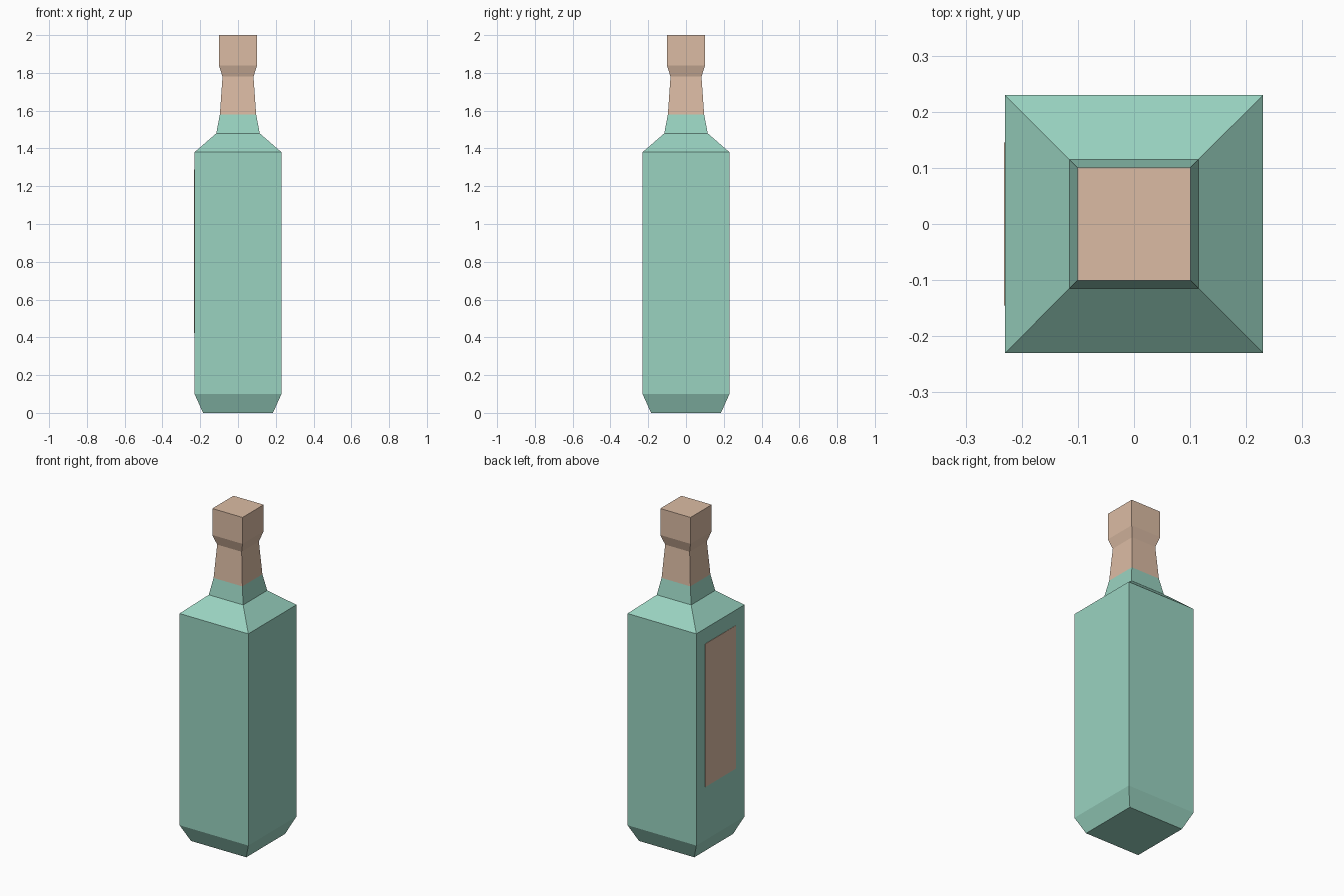
import bpy, bmesh

if "Cube" in bpy.data.objects:
    bpy.data.objects.remove(bpy.data.objects["Cube"])


def material(name, color):
    mat = bpy.data.materials.new(name)
    mat.diffuse_color = (*color, 1)
    mat.use_nodes = True
    mat.node_tree.nodes["Principled BSDF"].inputs["Base Color"].default_value = mat.diffuse_color
    return mat


def finish(bm, name, mat):
    bmesh.ops.recalc_face_normals(bm, faces=bm.faces)
    mesh = bpy.data.meshes.new(name)
    bm.to_mesh(mesh)
    bm.free()
    mesh.materials.append(mat)
    obj = bpy.data.objects.new(name, mesh)
    bpy.context.collection.objects.link(obj)
    return obj


def square_loft(name, profile, mat):
    """Loft square rings through (half width, z) points, closing both ends."""
    bm = bmesh.new()
    corners = ((-1, -1), (1, -1), (1, 1), (-1, 1))
    rings = [[bm.verts.new((x * r, y * r, z)) for x, y in corners]
             for r, z in profile]
    for low, high in zip(rings, rings[1:]):
        for i in range(4):
            j = (i + 1) % 4
            bm.faces.new((low[i], low[j], high[j], high[i]))
    bm.faces.new(rings[0][::-1])
    bm.faces.new(rings[-1])
    return finish(bm, name, mat)


glass = material("green_glass", (0.32, 0.65, 0.53))
tan = material("tan_paper", (0.71, 0.50, 0.37))

# Glass body: chamfered foot, straight sides, shoulder and lower neck
square_loft("bottle_body", [(0.185, 0), (0.23, 0.10), (0.23, 1.38),
                            (0.115, 1.48), (0.096, 1.58)], glass)

# Wrapped upper neck flaring into the square stopper
square_loft("neck_wrap", [(0.096, 1.58), (0.082, 1.78),
                          (0.101, 1.84), (0.101, 2.0)], tan)

# Thin label on the left side
bm = bmesh.new()
bmesh.ops.create_cube(bm, size=1)
bmesh.ops.scale(bm, vec=(0.004, 0.29, 0.865), verts=bm.verts)
bmesh.ops.translate(bm, vec=(-0.23, 0, 0.855), verts=bm.verts)
finish(bm, "side_label", tan)
